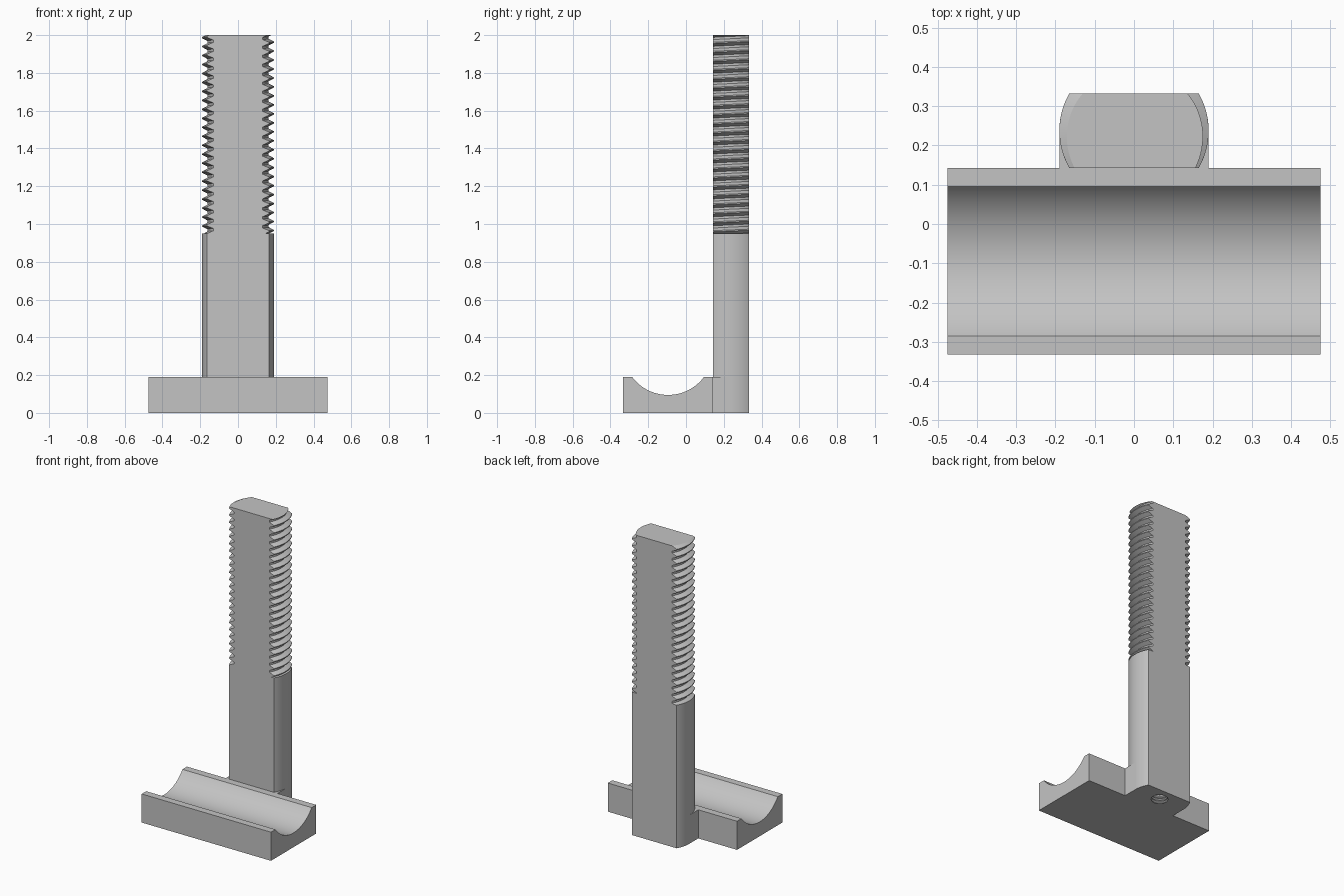
import bpy, bmesh
from math import sin, cos, pi, radians
from mathutils import Vector

if "Cube" in bpy.data.objects:
    bpy.data.objects.remove(bpy.data.objects["Cube"])

GREY = (0.55, 0.55, 0.55, 1)
grey = bpy.data.materials.new("plain grey")
grey.use_nodes = True
grey.diffuse_color = GREY
grey.node_tree.nodes["Principled BSDF"].inputs["Base Color"].default_value = GREY

# Shared dimensions
R = 0.19                # bolt radius
AXIS = 0.2375           # bolt axis in y
FLAT = 0.095            # half thickness between the flats
FOOT = 0.19             # base height
SPLIT = 0.95            # where the thread starts


def finish(bm, name):
    bmesh.ops.recalc_face_normals(bm, faces=bm.faces)
    mesh = bpy.data.meshes.new(name)
    bm.to_mesh(mesh)
    bm.free()
    mesh.materials.append(grey)
    obj = bpy.data.objects.new(name, mesh)
    bpy.context.collection.objects.link(obj)
    return obj


def smooth(obj):
    bpy.ops.object.select_all(action='DESELECT')
    obj.select_set(True)
    bpy.context.view_layer.objects.active = obj
    bpy.ops.object.shade_smooth_by_angle(angle=radians(25))


def prism(name, points, push):
    """Extrude a closed outline along a vector."""
    bm = bmesh.new()
    face = bm.faces.new([bm.verts.new(p) for p in points])
    ext = bmesh.ops.extrude_face_region(bm, geom=[face])["geom"]
    bmesh.ops.translate(bm, vec=push, verts=[v for v in ext if isinstance(v, bmesh.types.BMVert)])
    return finish(bm, name)


def arc(radius, start, end, steps):
    angles = [radians(start + (end - start) * i / steps) for i in range(steps + 1)]
    return [(radius * cos(a), radius * sin(a)) for a in angles]


def cut(bm, co, no):
    """Slice away everything past a plane."""
    bmesh.ops.bisect_plane(bm, geom=bm.verts[:] + bm.edges[:] + bm.faces[:], dist=1e-6,
                           plane_co=co, plane_no=no, clear_outer=True)


def cap(bm):
    bmesh.ops.edgeloop_fill(bm, edges=[e for e in bm.edges if e.is_boundary])


def threaded_rod(name, bottom, top, pitch, root, crest, sides, flats=None):
    """Right-handed helical thread around the bolt axis, trimmed flat at both ends."""
    profile = [(0, root), (0.25, root), (0.5625, crest), (0.6875, crest)]
    turns = int((top - bottom) / pitch) + 4
    rows = [(t + f, r) for t in range(-turns, 3) for f, r in profile]
    bm = bmesh.new()
    grid = []
    for i in range(sides):
        a = 2 * pi * i / sides
        grid.append([bm.verts.new((r * cos(a), AXIS + r * sin(a),
                                   top + pitch * (f - 0.4 + i / sides))) for f, r in rows])
    grid.append(grid[0][len(profile):])        # the seam joins one turn higher
    for left, right in zip(grid, grid[1:]):
        for k in range(min(len(left), len(right)) - 1):
            bm.faces.new((left[k], right[k], right[k + 1], left[k + 1]))
    cut(bm, (0, 0, top), (0, 0, 1))
    cut(bm, (0, 0, bottom), (0, 0, -1))
    cap(bm)
    if flats:
        for s in (-1, 1):
            cut(bm, (0, AXIS + s * flats, 0), (0, s, 0))
            cap(bm)
    return finish(bm, name)


# Base block with a round trough along x
LENGTH, BACK = 0.95, AXIS - FLAT
trough = [(y - 0.095, z + 0.3325) for y, z in arc(0.2375, 216.87, 323.13, 40)]
outline = [(-0.3325, 0), (-0.3325, FOOT)] + trough + [(BACK, FOOT), (BACK, 0)]
smooth(prism("base_block", [(-LENGTH / 2, y, z) for y, z in outline], Vector((LENGTH, 0, 0))))

# Corner fillers between the base and the round sides of the shank
for side, name in ((1, "left_corner_filler"), (-1, "right_corner_filler")):
    pts = [(R, -FLAT)] + arc(R, -30, 0, 12)
    smooth(prism(name, [(side * x, AXIS + y, 0) for x, y in pts], Vector((0, 0, FOOT))))

# Plain shank: round sides, flat front and back
sides = arc(R, -30, 30, 24) + arc(R, 150, 210, 24)
shank = prism("shank", [(x, AXIS + y, 0) for x, y in sides], Vector((0, 0, SPLIT)))

# Small tapped hole in the underside
cutter = threaded_rod("hole_cutter", -0.03, 0.24, 0.019, 0.049, 0.059, 32)
cutter.hide_render = True
mod = shank.modifiers.new("tapped_hole", 'BOOLEAN')
mod.operation = 'DIFFERENCE'
mod.solver = 'EXACT'
mod.object = cutter
bpy.context.view_layer.objects.active = shank
bpy.ops.object.modifier_apply(modifier=mod.name)
bpy.data.objects.remove(cutter)
smooth(shank)

# Threaded upper length with the same flats
smooth(threaded_rod("threaded_shank", SPLIT, 2, 0.0475, 0.161, R, 96, FLAT))
